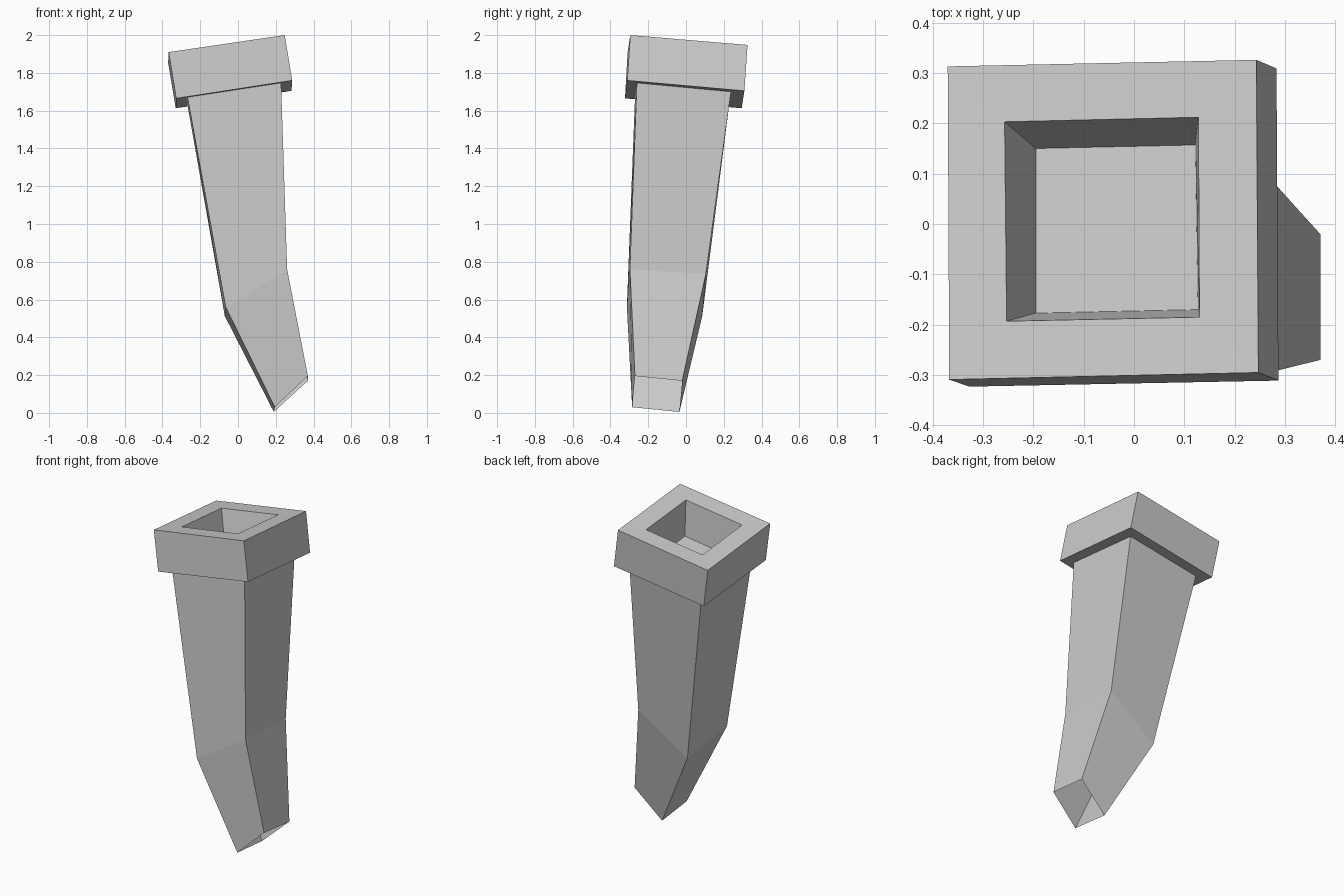
import bpy, bmesh

cube = bpy.data.objects.get("Cube")
if cube:
    bpy.data.objects.remove(cube, do_unlink=True)

grey = bpy.data.materials.new("plain_grey")
grey.use_nodes = True
colour = (0.6, 0.6, 0.6, 1.0)
grey.diffuse_color = colour
bsdf = grey.node_tree.nodes["Principled BSDF"]
bsdf.inputs["Base Color"].default_value = colour
bsdf.inputs["Roughness"].default_value = 0.8


def loft(name, rings, cap_end=False):
    """Join four-cornered rings (front -x, front +x, back +x, back -x) in order."""
    bm = bmesh.new()
    loops = [[bm.verts.new(p) for p in ring] for ring in rings]
    for a, b in zip(loops, loops[1:]):
        for i in range(4):
            j = (i + 1) % 4
            bm.faces.new((a[i], a[j], b[j], b[i]))
    if cap_end:
        bm.faces.new(loops[-1])
    mesh = bpy.data.meshes.new(name)
    bm.to_mesh(mesh)
    bm.free()
    mesh.materials.append(grey)
    obj = bpy.data.objects.new(name, mesh)
    bpy.context.collection.objects.link(obj)
    return obj


# Cross-sections of the tapering, bent shaft, from open tip to collar
tip = [(0.195, -0.285, 0.03), (0.37, -0.27, 0.195),
       (0.37, -0.02, 0.17), (0.19, -0.035, 0.005)]
bend = [(-0.065, -0.313, 0.56), (0.26, -0.297, 0.76),
        (0.257, 0.105, 0.735), (-0.07, 0.086, 0.513)]
shaft_top = [(-0.267, -0.27, 1.671), (0.228, -0.26, 1.747),
             (0.225, 0.238, 1.70), (-0.267, 0.228, 1.627)]

# Collar outline and the recess in its top
collar_bottom = [(-0.327, -0.323, 1.665), (0.287, -0.311, 1.76),
                 (0.283, 0.309, 1.705), (-0.33, 0.295, 1.613)]
collar_top = [(-0.367, -0.309, 1.91), (0.247, -0.295, 2.0),
              (0.243, 0.326, 1.948), (-0.37, 0.313, 1.855)]
recess_rim = [(-0.253, -0.193, 1.915), (0.13, -0.185, 1.972),
              (0.128, 0.212, 1.938), (-0.257, 0.203, 1.88)]
recess_floor = [(-0.195, -0.177, 1.703), (0.127, -0.17, 1.752),
                (0.122, 0.157, 1.722), (-0.195, 0.15, 1.674)]

loft("shaft", [tip, bend, shaft_top])
loft("collar", [shaft_top, collar_bottom, collar_top, recess_rim, recess_floor],
     cap_end=True)
